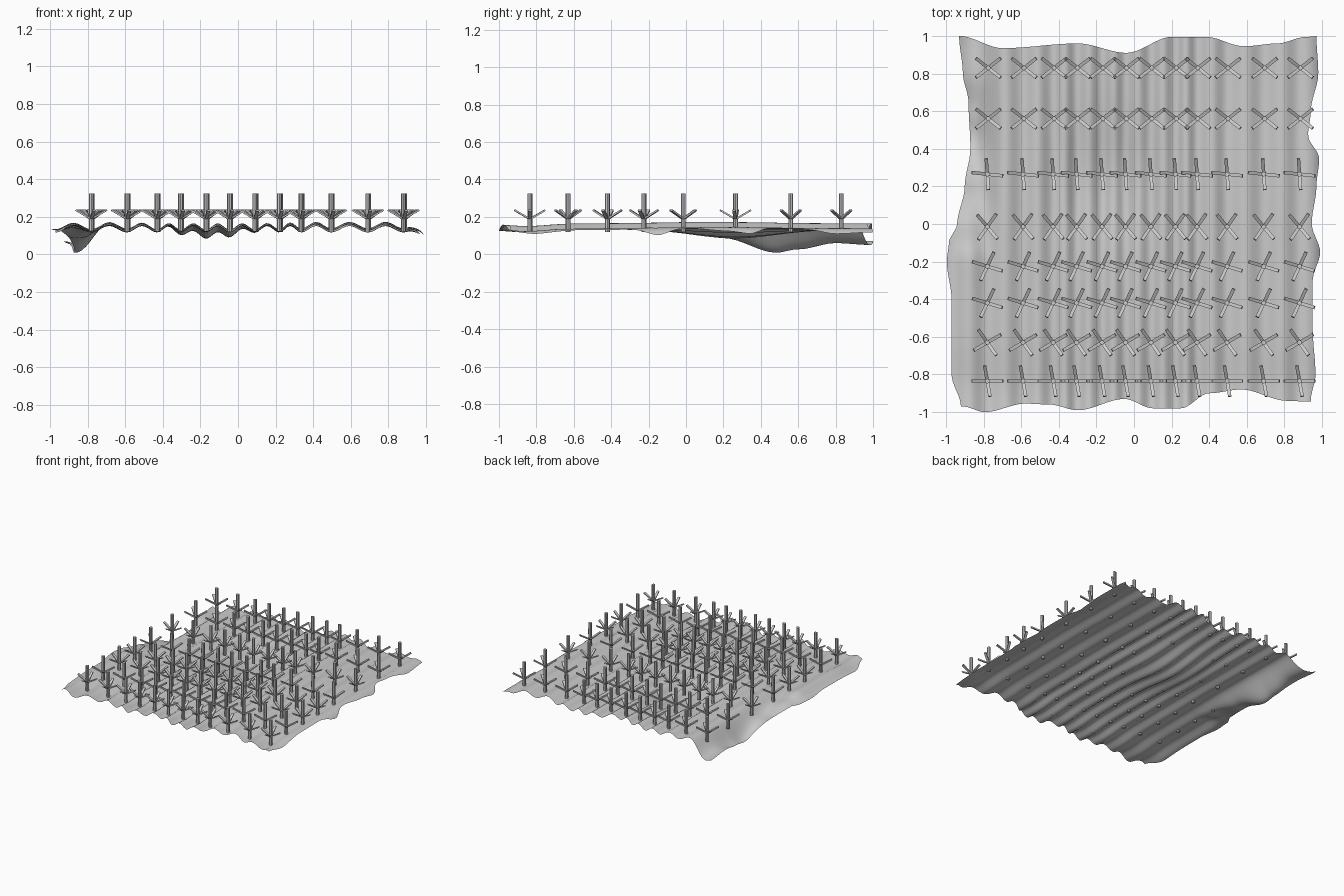
import bpy, bmesh, math
from mathutils import Vector, Matrix

if "Cube" in bpy.data.objects:
    bpy.data.objects.remove(bpy.data.objects["Cube"])

COLS = [-0.78, -0.59, -0.43, -0.305, -0.17, -0.045, 0.09, 0.22, 0.335, 0.495, 0.69, 0.88]
# row: y, x shift, headings of the two leaf pairs
ROWS = [(-0.835, 0, 0, -80), (-0.63, 0, 30, -55), (-0.42, 0, -17, 65), (-0.225, 0, -17, 65),
        (-0.015, 0, -50, 55), (0.265, 0, -6, -86), (0.56, 0.005, 38, -38), (0.83, 0.005, 38, -38)]

# Wavy outline of the ground sheet
LEFT = [(-0.97, -0.92), (-0.8, -0.97), (-0.4, -0.97), (-0.2, -0.995), (-0.1, -0.985), (0, -0.94),
        (0.2, -0.9), (0.4, -0.87), (0.65, -0.88), (0.8, -0.91), (1, -0.93)]
RIGHT = [(-0.94, 0.94), (-0.8, 0.965), (-0.55, 0.95), (-0.3, 0.95), (-0.15, 0.99), (0, 0.945),
         (0.2, 0.97), (0.35, 0.985), (0.47, 0.925), (0.6, 0.94), (0.8, 0.98), (1, 0.97)]
BACK = [(-0.93, 1), (-0.7, 0.935), (-0.3, 0.96), (-0.04, 0.91), (0.2, 0.995), (0.38, 0.995),
        (0.58, 0.945), (0.75, 0.96), (0.9, 0.995), (0.97, 1)]
FRONT = [(-0.92, -0.97), (-0.8, -1), (-0.58, -0.955), (-0.45, -0.96), (-0.3, -0.99), (-0.05, -0.93),
         (0.1, -0.98), (0.25, -0.98), (0.4, -0.9), (0.57, -0.88), (0.82, -0.94), (0.94, -0.945)]
# Depth of the sunken strip along the left edge
SINK = [(-0.2, 0), (-0.05, 0.03), (0.2, 0.085), (0.48, 0.16), (0.6, 0.14), (0.8, 0.105), (1, 0.115)]
# Crop column number against x, used as furrow phase
PHASE = [(-0.97, -1)] + [(x, i) for i, x in enumerate(COLS)] + [(1.06, 12)]


def interp(table, v, smooth=True):
    if v <= table[0][0]:
        return table[0][1]
    for (a, fa), (b, fb) in zip(table, table[1:]):
        if v <= b:
            t = (v - a) / (b - a)
            if smooth:
                t = t * t * (3 - 2 * t)
            return fa + (fb - fa) * t
    return table[-1][1]


def bump(v, centre, width):
    return math.exp(-((v - centre) / width) ** 2)


def height(x, y):
    z = 0.148 - 0.017 * math.cos(2 * math.pi * interp(PHASE, x, False))
    z -= interp(SINK, y) * bump(x, -0.87, 0.09)
    z -= 0.055 * bump(x, -0.14, 0.25) * bump(y, 0.25, 0.32)
    z += 0.008 * bump(y, 0.15, 0.4) - 0.014 * bump(y, -0.85, 0.15)
    z -= 0.055 * max(0, (x - 0.91) / 0.07)
    return max(z, 0)


def finish(bm, name):
    mesh = bpy.data.meshes.new(name)
    bm.to_mesh(mesh)
    bm.free()
    ob = bpy.data.objects.new(name, mesh)
    bpy.context.collection.objects.link(ob)
    return ob


# Furrowed ground sheet
NX, NY = 120, 60
bm = bmesh.new()
grid = []
for j in range(NY + 1):
    t = j / NY
    line = []
    for i in range(NX + 1):
        s = i / NX
        xn = -0.93 + 1.88 * s
        f, b = interp(FRONT, xn), interp(BACK, xn)
        y = f + (b - f) * t
        x = xn + (interp(LEFT, y) + 0.93) * (1 - s) ** 6 + (interp(RIGHT, y) - 0.95) * s ** 6
        line.append(bm.verts.new((x, y, height(x, y))))
    grid.append(line)
for j in range(NY):
    for i in range(NX):
        f = bm.faces.new((grid[j][i], grid[j][i + 1], grid[j + 1][i + 1], grid[j + 1][i]))
        f.smooth = True
finish(bm, "furrowed_ground")


def leaf(bm, heading):
    # Thin flat blade rising outward from the stem
    a = math.radians(heading)
    start = Vector((0, 0, 0.188))
    end = Vector((0.083 * math.cos(a), 0.083 * math.sin(a), 0.236))
    d = end - start
    pitch = math.atan2(d.z, 0.083)
    mat = (Matrix.Translation((start + end) / 2) @ Matrix.Rotation(a, 4, 'Z')
           @ Matrix.Rotation(-pitch, 4, 'Y') @ Matrix.Diagonal((d.length, 0.018, 0.009, 1)))
    bmesh.ops.create_cube(bm, size=1, matrix=mat)


# Crop plants: one stem and four rising leaves, a shared mesh per row
for r, (y, shift, h1, h2) in enumerate(ROWS):
    bm = bmesh.new()
    bmesh.ops.create_cone(bm, cap_ends=True, segments=8, radius1=0.013, radius2=0.013,
                          depth=0.205, matrix=Matrix.Translation((0, 0, 0.2225)))
    for h in (h1, h1 + 180, h2, h2 + 180):
        leaf(bm, h)
    plant = finish(bm, f"plant_row{r + 1}_1")
    plant.location = (COLS[0] + shift, y, 0)
    for c, x in enumerate(COLS[1:], 2):
        ob = bpy.data.objects.new(f"plant_row{r + 1}_{c}", plant.data)
        ob.location = (x + shift, y, 0)
        bpy.context.collection.objects.link(ob)
